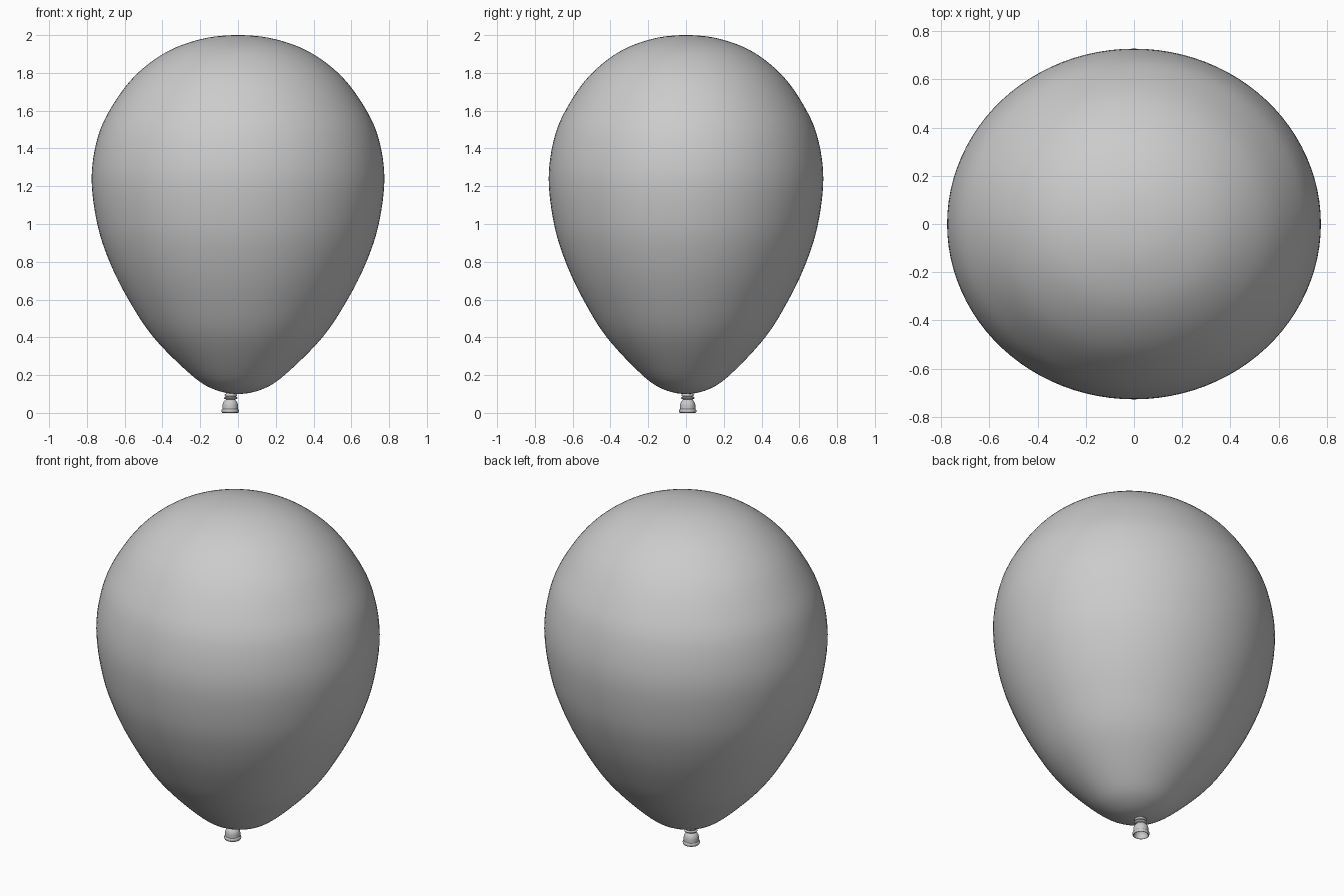
import bpy, bmesh
from math import cos, sin, pi, radians
from mathutils import Vector, Matrix

if "Cube" in bpy.data.objects:
    bpy.data.objects.remove(bpy.data.objects["Cube"])


def smooth_profile(pts, steps, start=None, end=None):
    """Catmull-Rom curve through (radius, z) points."""
    p = [Vector(q) for q in pts]
    p = [start or p[0]] + p + [end or p[-1]]
    out = []
    for i in range(1, len(p) - 2):
        a, b, c, d = p[i - 1:i + 3]
        for k in range(steps):
            t = k / steps
            out.append(0.5 * (2 * b + (c - a) * t + (2 * a - 5 * b + 4 * c - d) * t * t
                              + (3 * b - a - 3 * c + d) * t ** 3))
    return out + [p[-2]]


def lathe(name, profile, sides, matrix, angle=180):
    """Revolve a profile about z; points with radius ~0 become poles."""
    bm = bmesh.new()
    rings = []
    for r, z in profile:
        if abs(r) < 1e-5:
            rings.append([bm.verts.new((0, 0, z))] * sides)
        else:
            rings.append([bm.verts.new((r * cos(2 * pi * i / sides), r * sin(2 * pi * i / sides), z))
                          for i in range(sides)])
    for lo, hi in zip(rings, rings[1:]):
        for i in range(sides):
            j = (i + 1) % sides
            quad = list(dict.fromkeys([lo[i], lo[j], hi[j], hi[i]]))
            bm.faces.new(quad)
    bmesh.ops.recalc_face_normals(bm, faces=bm.faces)
    mesh = bpy.data.meshes.new(name)
    bm.to_mesh(mesh)
    bm.free()
    mesh.transform(matrix)
    obj = bpy.data.objects.new(name, mesh)
    bpy.context.collection.objects.link(obj)
    bpy.ops.object.select_all(action='DESELECT')
    obj.select_set(True)
    bpy.context.view_layer.objects.active = obj
    bpy.ops.object.shade_smooth_by_angle(angle=radians(angle))
    return obj


# Inflated body: teardrop, slightly narrower front to back
body = [(0, 0.10), (0.13, 0.126), (0.25, 0.203), (0.447, 0.40), (0.58, 0.60), (0.68, 0.80),
        (0.745, 1.0), (0.775, 1.24), (0.745, 1.45), (0.675, 1.61), (0.55, 1.78),
        (0.38, 1.91), (0.19, 1.98), (0, 2.0)]
lathe("balloon_body",
      smooth_profile(body, 6, Vector((-0.13, 0.126)), Vector((-0.19, 1.98))),
      96, Matrix.Diagonal((1, 0.938, 1, 1)))

# Tied knot: coiled neck, bell-shaped lip with a rolled rim and hollow underside
neck = [(0.022, 0.115), (0.026, 0.102), (0.033, 0.096), (0.030, 0.088), (0.025, 0.086),
        (0.034, 0.082), (0.034, 0.076), (0.024, 0.071)]
bell = [(0.024, 0.071), (0.034, 0.060), (0.040, 0.045), (0.041, 0.025), (0.041, 0.020),
        (0.045, 0.017), (0.046, 0.009), (0.043, 0.001), (0.039, 0.002), (0.036, 0.012),
        (0.032, 0.030), (0.018, 0.045), (0, 0.050)]
place = Matrix.Translation((-0.041, 0.009, 0))
lathe("knot_neck", smooth_profile(neck, 3), 32, place @ Matrix.Translation((0.003, 0, 0)))
lathe("knot_lip", smooth_profile(bell, 3), 32, place, 50)
